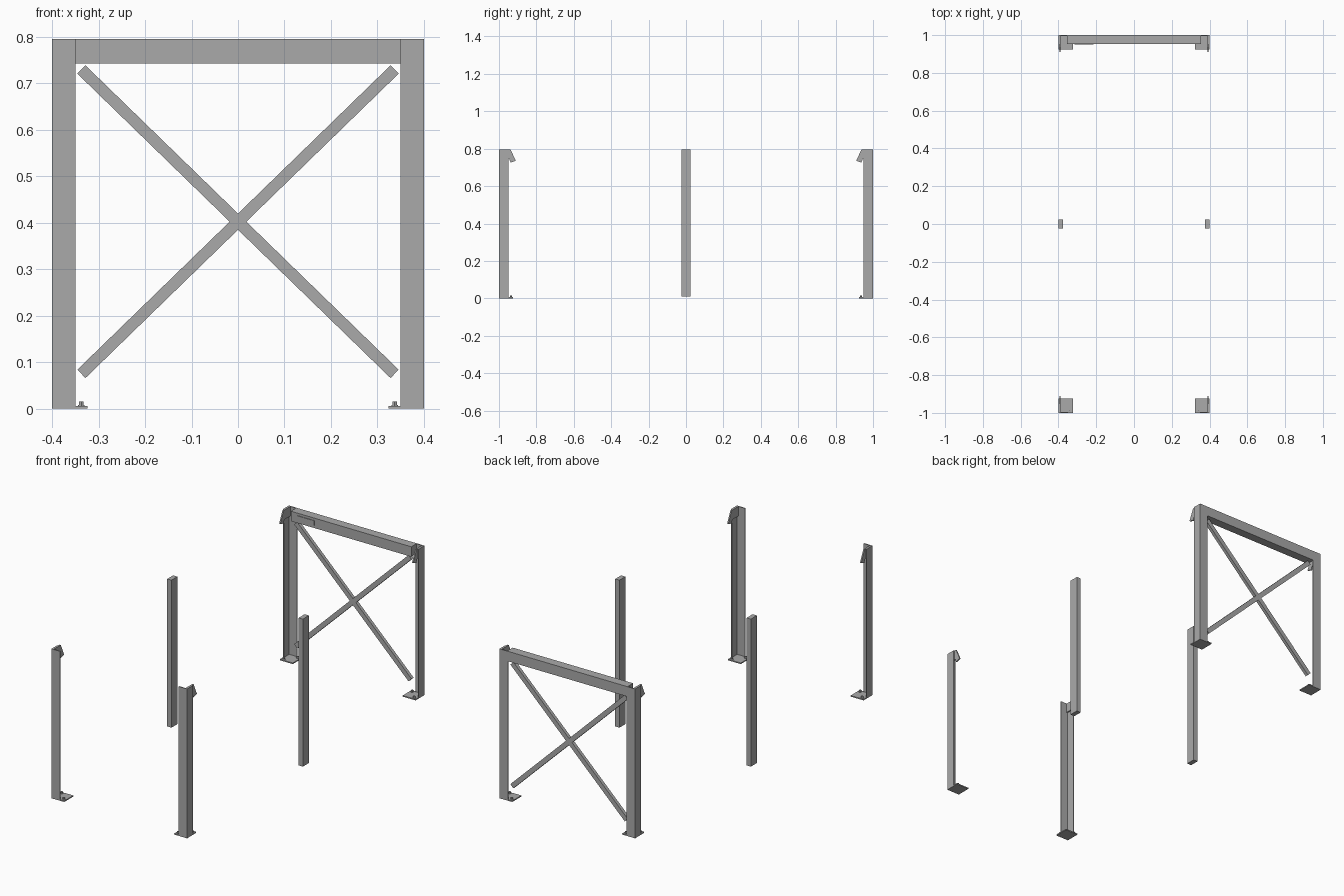
import bpy, bmesh, math
from mathutils import Matrix, Vector

if "Cube" in bpy.data.objects:
    bpy.data.objects.remove(bpy.data.objects["Cube"])

steel = bpy.data.materials.new("grey_steel")
steel.diffuse_color = (0.40, 0.40, 0.40, 1)
steel.use_nodes = True
steel.node_tree.nodes["Principled BSDF"].inputs["Base Color"].default_value = steel.diffuse_color


def finish(name, bm):
    bmesh.ops.recalc_face_normals(bm, faces=bm.faces)
    me = bpy.data.meshes.new(name)
    bm.to_mesh(me)
    bm.free()
    me.materials.append(steel)
    ob = bpy.data.objects.new(name, me)
    bpy.context.collection.objects.link(ob)
    return ob


def box(name, lo, hi):
    lo, hi = Vector(lo), Vector(hi)
    bm = bmesh.new()
    bmesh.ops.create_cube(bm, size=1)
    bmesh.ops.scale(bm, vec=hi - lo, verts=bm.verts)
    bmesh.ops.translate(bm, vec=(lo + hi) / 2, verts=bm.verts)
    return finish(name, bm)


def prism(name, points, offset):
    # extrude a flat 3D outline along an offset
    bm = bmesh.new()
    face = bm.faces.new([bm.verts.new(p) for p in points])
    new = bmesh.ops.extrude_face_region(bm, geom=[face], use_keep_orig=True)
    verts = [g for g in new["geom"] if isinstance(g, bmesh.types.BMVert)]
    bmesh.ops.translate(bm, vec=offset, verts=verts)
    return finish(name, bm)


def bolt(name, x, y):
    bm = bmesh.new()
    for r, z0, z1 in ((0.008, 0.006, 0.008), (0.0055, 0.008, 0.015)):
        bmesh.ops.create_cone(bm, cap_ends=True, segments=6, radius1=r, radius2=r,
                              depth=z1 - z0, matrix=Matrix.Translation((x, y, (z0 + z1) / 2)))
    return finish(name, bm)


H, X, Y, T, W = 0.796, 0.4, 1.0, 0.005, 0.05
angle = [(0, 0), (W, 0), (W, T), (T, T), (T, W), (0, W)]
hook = [(T, H), (0.062, H), (0.09, 0.735), (0.062, 0.726), (0.055, 0.745), (T, 0.745)]

for sy, fb in ((-1, "front"), (1, "back")):
    for sx, lr in ((-1, "left"), (1, "right")):
        tag = f"{fb}_{lr}"
        # angle-section corner post, open towards the inside
        prism("corner_post_" + tag,
              [(sx * (X - a), sy * (Y - b), 0.006) for a, b in angle], (0, 0, H - 0.006))
        # foot plate with bolts
        x0, x1 = sorted((sx * X, sx * (X - 0.076)))
        y0, y1 = sorted((sy * Y, sy * (Y - 0.076)))
        box("foot_plate_" + tag, (x0, y0, 0), (x1, y1, 0.006))
        bolt("foot_bolt_a_" + tag, sx * 0.337, sy * 0.985)
        bolt("foot_bolt_b_" + tag, sx * 0.385, sy * 0.935)
        # hook plate at the top of the post
        prism("hook_" + tag, [(sx * (X - T), sy * (Y - d), z) for d, z in hook],
              (-sx * 0.007, 0, 0))

# free-standing middle posts
for sx, lr in ((-1, "left"), (1, "right")):
    x0, x1 = sorted((sx * X, sx * (X - 0.025)))
    box("middle_post_" + lr, (x0, -0.025, 0.01), (x1, 0.025, H))

# back top beam and its label plate
box("top_beam", (-0.355, 0.952, 0.743), (0.355, 0.9995, H))
box("label_plate", (-0.315, 0.949, 0.757), (-0.215, 0.953, 0.783))

# crossed braces in the back frame
half = Vector((0.337, 0.3275))
for s, name in ((1, "rising"), (-1, "falling")):
    bm = bmesh.new()
    bmesh.ops.create_cube(bm, size=1)
    bmesh.ops.scale(bm, vec=(2 * half.length, 0.018, 0.025), verts=bm.verts)
    turn = Matrix.Rotation(-s * math.atan2(half.y, half.x), 4, "Y")
    bmesh.ops.transform(bm, matrix=Matrix.Translation((0, 0.976, 0.4025)) @ turn, verts=bm.verts)
    finish("brace_" + name, bm)
